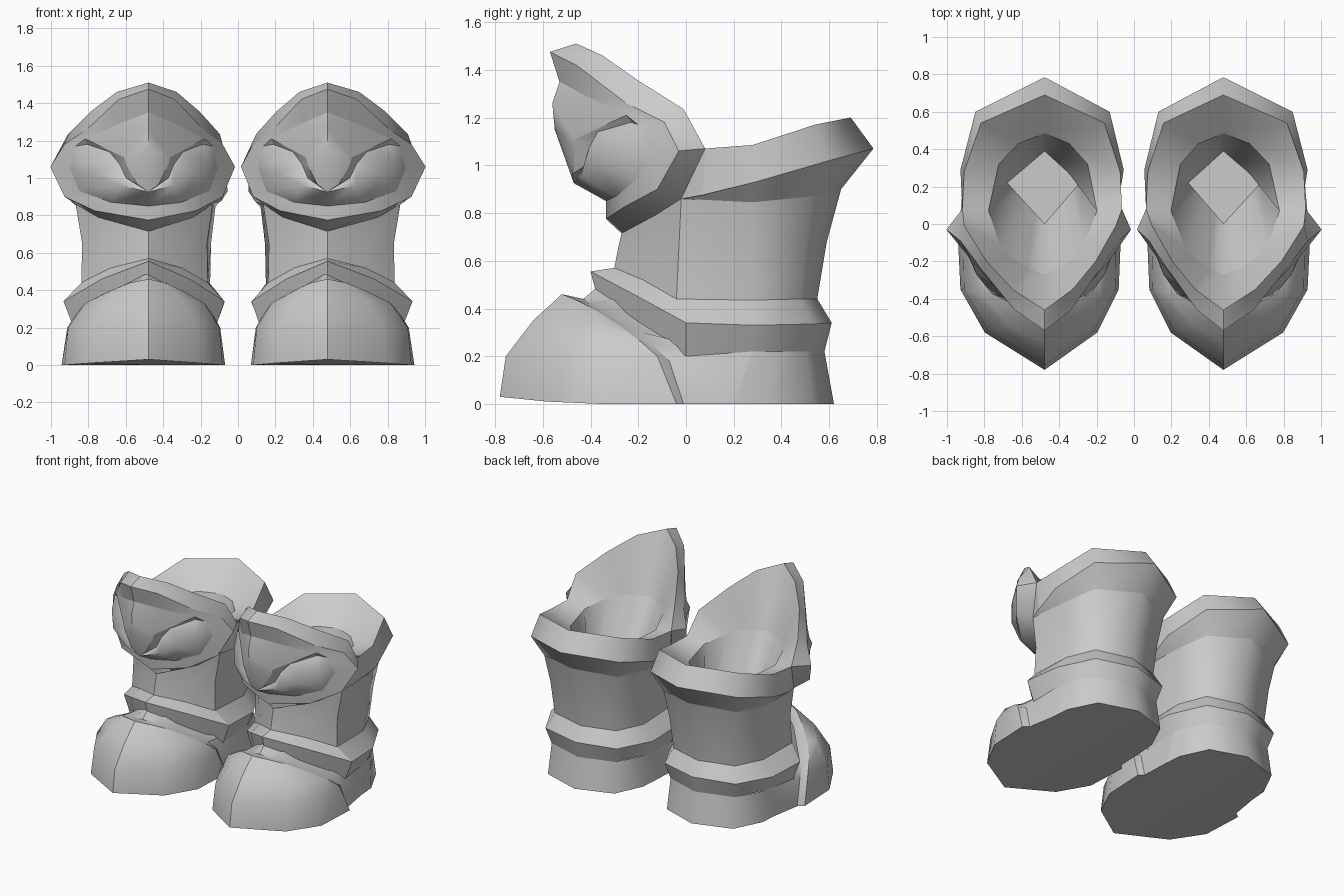
import bpy
import bmesh
from math import radians
from mathutils import Vector

cube = bpy.data.objects.get("Cube")
if cube:
    bpy.data.objects.remove(cube, do_unlink=True)

CENTRE = 0.478   # distance of each boot's ridge from the middle

grey = bpy.data.materials.new("plain_grey")
grey.use_nodes = True
grey.diffuse_color = (0.6, 0.6, 0.6, 1)
bsdf = grey.node_tree.nodes["Principled BSDF"]
bsdf.inputs["Base Color"].default_value = grey.diffuse_color
bsdf.inputs["Roughness"].default_value = 0.7


def inner_width(y):
    """The inner half of each boot is narrower, most of all at the front."""
    return 0.88 + 0.06 * min(max(y * 10 + 0.2, 0), 1)


def build(name, polygons, angle=40):
    """Make a part for both boots from the polygons of one outer half."""
    for label, side in (("left", 1), ("right", -1)):
        bm = bmesh.new()
        for half in (1, -1):
            for poly in polygons:
                pts = [(side * (CENTRE + (x if half > 0 else -x * inner_width(y))), y, z)
                       for x, y, z in poly]
                if side * half < 0:
                    pts.reverse()
                bm.faces.new([bm.verts.new(p) for p in pts])
        bmesh.ops.remove_doubles(bm, verts=bm.verts, dist=0.0005)
        mesh = bpy.data.meshes.new(label + "_" + name)
        bm.to_mesh(mesh)
        bm.free()
        mesh.materials.append(grey)
        mesh.shade_smooth()
        mesh.set_sharp_from_angle(angle=radians(angle))
        obj = bpy.data.objects.new(mesh.name, mesh)
        bpy.context.collection.objects.link(obj)


def loft(*rows):
    """Quads between neighbouring rows of points."""
    return [(a[i], a[i + 1], b[i + 1], b[i])
            for a, b in zip(rows, rows[1:]) for i in range(len(a) - 1)]


def build_ring(name, *rows):
    """Ring with a creased front half and a rounded back half."""
    build(name + "_front", loft(*[r[:3] for r in rows]))
    build(name + "_back", loft(*[r[2:] for r in rows]), 70)


# Toe cap: arcs from the front ridge to the rear edge, ground upward
toe_ground = [(0, -.78, .03), (.32, -.58, .01), (.45, -.35, 0), (.465, -.04, 0)]
toe_low = [(0, -.755, .2), (.3, -.57, .2), (.43, -.35, .2), (.435, -.12, .2)]
toe_high = [(0, -.64, .35), (.2, -.53, .35), (.34, -.37, .33), (.39, -.2, .27)]
toe_top = [(0, -.52, .46), (.1, -.47, .44), (.2, -.39, .4), (.32, -.28, .33)]
build("toe_cap", loft(toe_ground, toe_low, toe_high, toe_top))

# Midfoot: narrower strip behind the cap
cap_edge = toe_top + [toe_high[3], toe_low[3], toe_ground[3]]
step = [(0, -.43, .44), (.11, -.4, .42), (.21, -.32, .38), (.32, -.22, .31),
        (.375, -.14, .25), (.405, -.07, .18), (.425, -.01, 0)]
under_band = [(0, -.36, .5), (.11, -.29, .44), (.21, -.2, .36), (.33, -.06, .27),
              (.37, .05, .24), (.38, .28, .22), (.39, .2, 0)]
build("midfoot", loft(cap_edge, step, under_band), 32)

# Heel
heel_ground = [(.39, .2, 0), (.38, .33, 0), (.28, .53, 0), (0, .62, 0)]
heel_top = [(.38, .28, .22), (.35, .36, .22), (.27, .5, .22), (0, .58, .22)]
build("heel", loft(heel_ground, heel_top), 70)

# Sole
build("sole", [(toe_ground + [step[-1]] + heel_ground)[::-1]])

# Ankle band: slanted ring with a crest
band_low = [(0, -.38, .48), (.22, -.22, .36), (.4, 0, .2),
            (.38, .28, .22), (.27, .5, .22), (0, .58, .22)]
band_crest = [(0, -.4, .555), (.25, -.22, .46), (.455, 0, .34),
              (.43, .28, .33), (.3, .53, .335), (0, .61, .34)]
band_top = [(0, -.3, .57), (.2, -.18, .52), (.36, -.04, .44),
            (.35, .28, .435), (.26, .48, .44), (0, .55, .44)]
build_ring("ankle_band_lower", band_low, band_crest)
build_ring("ankle_band_upper", band_crest, band_top)

# Shaft
shaft_mid = [(0, -.285, .65), (.23, -.15, .64), (.355, -.03, .65),
             (.355, .28, .65), (.28, .5, .67), (0, .59, .68)]
shaft_top = [(0, -.27, .715), (.27, -.13, .79), (.39, -.02, .86),
             (.38, .28, .845), (.31, .53, .87), (0, .65, .9)]
build_ring("shaft", band_top, shaft_mid, shaft_top)

# Flared cuff around the back
cuff_crest = [(.415, .07, .875), (.45, .29, .93), (.37, .6, 1.02), (0, .785, 1.07)]
cuff_top = [(.44, .08, 1.07), (.43, .28, 1.085), (.34, .54, 1.17), (0, .69, 1.2)]
build("cuff_underside", loft(shaft_top[2:], cuff_crest), 70)
build("cuff_band", loft(cuff_crest, cuff_top), 70)

# Knee guard rim: back edge, front crest and inner edge, from top to bottom
rim_back = [(0, -.46, 1.51), (.17, -.35, 1.46), (.31, -.2, 1.355), (.43, -.01, 1.235),
            cuff_top[0], shaft_top[2], shaft_top[1], shaft_top[0]]
rim_crest = [(0, -.57, 1.475), (.16, -.46, 1.42), (.33, -.25, 1.26), (.45, -.09, 1.18),
             (.525, -.03, 1.06), (.45, -.12, .9), (.29, -.26, .825), (0, -.335, .775)]
rim_inner = [(0, -.53, 1.35), (.16, -.42, 1.29), (.34, -.25, 1.21), (.39, -.2, 1.17),
             (.42, -.145, 1.05), (.37, -.22, .93), (.2, -.295, .87), (0, -.335, .85)]
build("knee_rim_face", loft(rim_inner, rim_crest), 45)
build("knee_rim_edge", loft(rim_crest, rim_back)
      + [(rim_back[5], cuff_crest[0], rim_back[4])], 48)

# Knee plate: raised beaked brow, undercut ledge, then the rounded socket
n = rim_inner
ridge_top, ridge_mid, beak = (0, -.56, 1.26), (0, -.55, 1.15), (0, -.47, .925)
brow, brow_low, brow_tip = (.13, -.465, 1.11), (.12, -.465, 1.07), (.06, -.475, .965)
plate = [(n[0], ridge_top, n[1]), (n[1], ridge_top, brow), (n[1], brow, n[2]),
         (ridge_top, ridge_mid, brow), (ridge_mid, brow_low, brow),
         (ridge_mid, brow_tip, brow_low), (ridge_mid, beak, brow_tip)]
brow_edge = [n[2], brow, brow_low, brow_tip, beak]
ledge = [(.33, -.23, 1.18), (.21, -.37, 1.14), (.155, -.405, 1.075), (.12, -.42, 1.0), beak]
cheek = [n[3], (.365, -.27, 1.09), (.28, -.375, 1.02), (.15, -.44, .96), beak]
build("knee_brow", plate)
build("brow_ledge", loft(brow_edge, ledge))
build("knee_socket", loft(ledge, cheek, n[3:]) + [(n[2], ledge[0], n[3])], 60)

# Lining: sloped collar inside the opening, then a pit with a diamond floor
opening = rim_back[:5] + cuff_top[1:]
lip = [(0, -.27, 1.08), (.09, -.235, 1.08), (.17, -.185, 1.08), (.24, -.11, 1.07),
       (.3, .07, 1.04), (.245, .32, 1.02), (.14, .43, 1.02), (0, .485, 1.02)]
front, corner, back = Vector((0, 0, .6)), Vector((.2, .22, .6)), Vector((0, .39, .6))
floor = [tuple(front.lerp(corner, i / 4)) for i in range(4)]
floor += [tuple(corner.lerp(back, i / 3)) for i in range(4)]
build("collar_lining", loft(opening, lip), 60)
build("pit_lining", loft(lip, floor), 75)
build("pit_floor", [floor])
